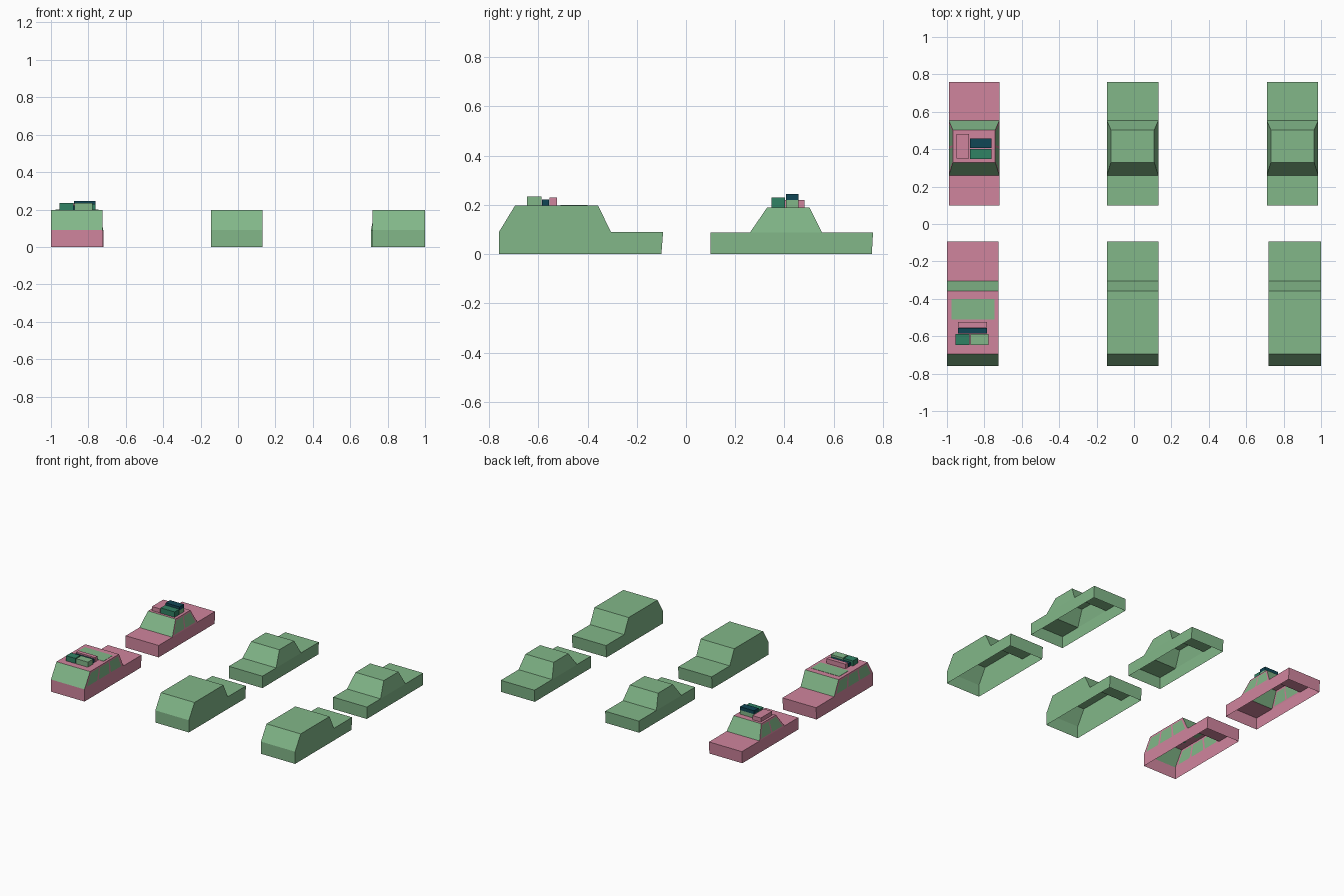
import bpy, bmesh
from mathutils import Vector

if "Cube" in bpy.data.objects:
    bpy.data.objects.remove(bpy.data.objects["Cube"])


def material(name, rgb):
    m = bpy.data.materials.new(name)
    m.diffuse_color = (*rgb, 1)
    m.use_nodes = True
    m.node_tree.nodes["Principled BSDF"].inputs["Base Color"].default_value = m.diffuse_color
    return m


GREEN = material("soft green", (0.223, 0.474, 0.250))
PINK = material("dusty pink", (0.63, 0.235, 0.337))
TEAL = material("teal green", (0.03, 0.223, 0.127))
NAVY = material("deep petrol", (0.005, 0.061, 0.091))


def finish(bm, name, mats):
    me = bpy.data.meshes.new(name)
    bm.to_mesh(me)
    bm.free()
    for m in mats:
        me.materials.append(m)
    ob = bpy.data.objects.new(name, me)
    bpy.context.collection.objects.link(ob)
    return ob


def box(name, x0, x1, y0, y1, z0, z1, mat):
    bm = bmesh.new()
    bmesh.ops.create_cube(bm, size=1)
    for v in bm.verts:
        v.co = ((x0 + x1) / 2 + v.co.x * (x1 - x0),
                (y0 + y1) / 2 + v.co.y * (y1 - y0),
                (z0 + z1) / 2 + v.co.z * (z1 - z0))
    finish(bm, name, [mat])


def car(name, x0, x1, profile, roof_inset, painted, us):
    """Open-bottomed shell. profile = 8 (y, z) points from tail to nose."""
    bm = bmesh.new()
    cx, hw = (x0 + x1) / 2, (x1 - x0) / 2
    middle = Vector((cx, (profile[3][0] + profile[4][0]) / 2, 0.04))

    def face(points, mat=0):
        f = bm.faces.new([bm.verts.new(p) for p in points])
        f.normal_update()
        if f.normal.dot(f.calc_center_median() - middle) < 0:
            f.normal_flip()
        f.material_index = mat

    def edge(s):
        return [Vector((cx + s * (hw - (roof_inset if i in (3, 4) else 0)), y, z))
                for i, (y, z) in enumerate(profile)]

    left, right = edge(-1), edge(1)
    # tail, boot, rear window, roof, windscreen, bonnet, nose
    for i in range(7):
        if (left[i] - left[i + 1]).length > 0.001:
            face([left[i], left[i + 1], right[i + 1], right[i]], 1 if i in (2, 4) else 0)
    for e in (left, right):
        # lower side panel
        lower = [e[0], e[1]] + ([e[2]] if (e[1] - e[2]).length > 0.001 else [])
        face(lower + [e[5], e[6], e[7]])
        if not painted:
            face([e[2], e[3], e[4], e[5]], 1)
            continue
        # cabin side cut into pillars, rails and windows
        vs = [0, 0.08, 0.88, 1]

        def pt(u, v):
            return e[2].lerp(e[5], u).lerp(e[3].lerp(e[4], u), v)
        for i in range(len(us) - 1):
            for j in range(3):
                face([pt(us[i], vs[j]), pt(us[i + 1], vs[j]),
                      pt(us[i + 1], vs[j + 1]), pt(us[i], vs[j + 1])],
                     1 if i % 2 and j == 1 else 0)
    bmesh.ops.remove_doubles(bm, verts=bm.verts, dist=0.0001)
    finish(bm, name, [PINK if painted else GREEN, GREEN])


ESTATE = [(-0.76, 0), (-0.76, 0.09), (-0.76, 0.09), (-0.695, 0.197),
          (-0.357, 0.197), (-0.305, 0.09), (-0.093, 0.09), (-0.1, 0)]
SEDAN = [(0.1, 0), (0.1, 0.088), (0.26, 0.088), (0.33, 0.19),
         (0.502, 0.19), (0.553, 0.088), (0.76, 0.088), (0.755, 0)]

for tag, x0, x1 in (("left", -1, -0.725), ("middle", -0.145, 0.13), ("right", 0.72, 1)):
    car("estate_car_" + tag, x0, x1, ESTATE, 0, tag == "left",
        [0, 0.05, 0.32, 0.36, 0.64, 0.68, 0.95, 1])
for tag, x0, x1 in (("left", -0.99, -0.72), ("middle", -0.145, 0.13), ("right", 0.71, 0.985)):
    car("sedan_car_" + tag, x0, x1, SEDAN, 0.022, tag == "left",
        [0, 0.06, 0.48, 0.53, 0.94, 1])

# sunroof plate and luggage on the painted estate
box("sunroof", -0.975, -0.745, -0.51, -0.40, 0.196, 0.199, GREEN)
box("estate_case_teal", -0.955, -0.88, -0.647, -0.588, 0.197, 0.235, TEAL)
box("estate_case_green", -0.873, -0.777, -0.647, -0.588, 0.197, 0.235, GREEN)
box("estate_case_dark", -0.94, -0.785, -0.585, -0.556, 0.197, 0.222, NAVY)
box("estate_case_pink", -0.94, -0.785, -0.554, -0.525, 0.197, 0.231, PINK)

# luggage on the painted sedan
box("sedan_case_pink", -0.95, -0.882, 0.35, 0.482, 0.19, 0.22, PINK)
box("sedan_case_teal", -0.877, -0.763, 0.348, 0.402, 0.19, 0.23, TEAL)
box("sedan_case_green", -0.877, -0.763, 0.406, 0.458, 0.19, 0.22, GREEN)
box("sedan_case_dark", -0.877, -0.763, 0.406, 0.458, 0.22, 0.245, NAVY)
